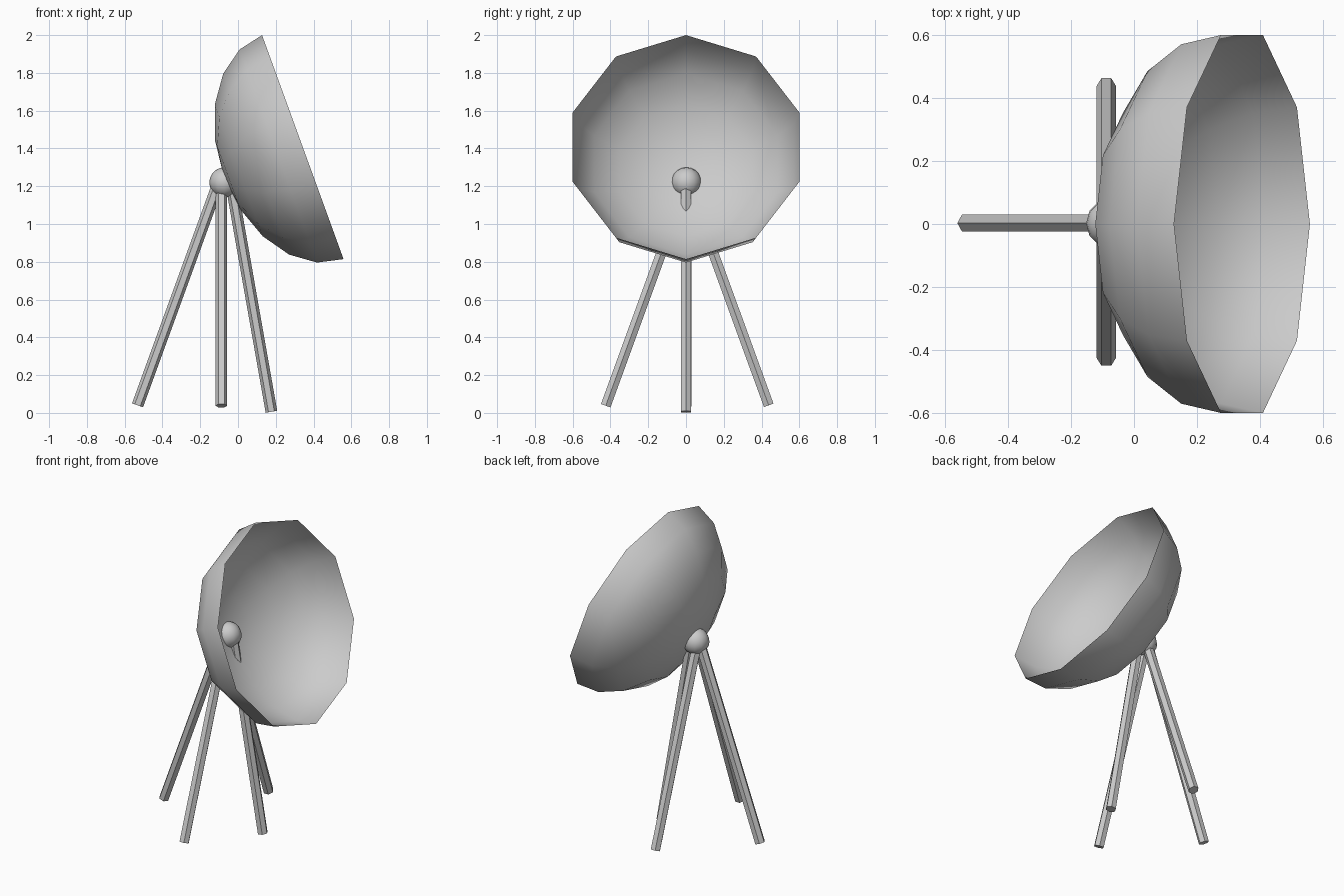
import bpy, bmesh
from math import sin, cos, tan, pi, radians
from mathutils import Vector, Matrix

if "Cube" in bpy.data.objects:
    bpy.data.objects.remove(bpy.data.objects["Cube"])


def finish(name, bm, smooth):
    bmesh.ops.recalc_face_normals(bm, faces=bm.faces)
    for f in bm.faces:
        f.smooth = smooth
    mesh = bpy.data.meshes.new(name)
    bm.to_mesh(mesh)
    bm.free()
    obj = bpy.data.objects.new(name, mesh)
    bpy.context.collection.objects.link(obj)
    return obj


# Dish: ten-sided squashed half sphere, open sheet, tilted 20 degrees upward
R, D = 0.631, 0.446
bm = bmesh.new()
profile = [bm.verts.new((R * sin(i * pi / 10), 0, -D * cos(i * pi / 10))) for i in range(6)]
edges = [bm.edges.new(p) for p in zip(profile, profile[1:])]
bmesh.ops.spin(bm, geom=profile + edges, cent=(0, 0, 0), axis=(0, 0, 1),
               angle=2 * pi, steps=10)
bmesh.ops.remove_doubles(bm, verts=bm.verts, dist=0.0005)
bmesh.ops.transform(bm, verts=bm.verts,
                    matrix=Matrix.Translation((0.343, 0, 1.407)) @ Matrix.Rotation(radians(70), 4, 'Y'))
finish("dish", bm, True)

# Pivot ball behind the dish
bm = bmesh.new()
bmesh.ops.create_uvsphere(bm, u_segments=12, v_segments=10, radius=0.08,
                          matrix=Matrix.Translation((-0.072, 0.002, 1.22)))
finish("pivot_ball", bm, True)


# Hexagonal legs: square-cut ends, one pair of corners kept along x
def leg(name, foot, top, radius=0.031):
    foot, top = Vector(foot), Vector(top)
    z = (top - foot).normalized()
    y = z.cross(Vector((1, 0, 0))).normalized()
    x = y.cross(z)
    bm = bmesh.new()
    rings = []
    for c in (foot, top):
        rings.append([bm.verts.new(c + radius * (x * cos(i * pi / 3) + y * sin(i * pi / 3)))
                      for i in range(6)])
    for i in range(6):
        j = (i + 1) % 6
        bm.faces.new((rings[0][i], rings[0][j], rings[1][j], rings[1][i]))
    for r in rings:
        bm.faces.new(r)
    finish(name, bm, False)


rise = 1.16
run = rise * tan(radians(20))
leg("rear_leg", (-0.532, 0.003, 0.04), (-0.532 + run, 0.003, 0.04 + rise))
leg("left_side_leg", (-0.088, -0.425, 0.038), (-0.088, -0.425 + run, 0.038 + rise))
leg("right_side_leg", (-0.088, 0.438, 0.04), (-0.088, 0.438 - run, 0.04 + rise))
leg("front_leg", (0.177, 0, 0.006), (0.177 - 1.179 * tan(radians(10)), 0, 1.185))
